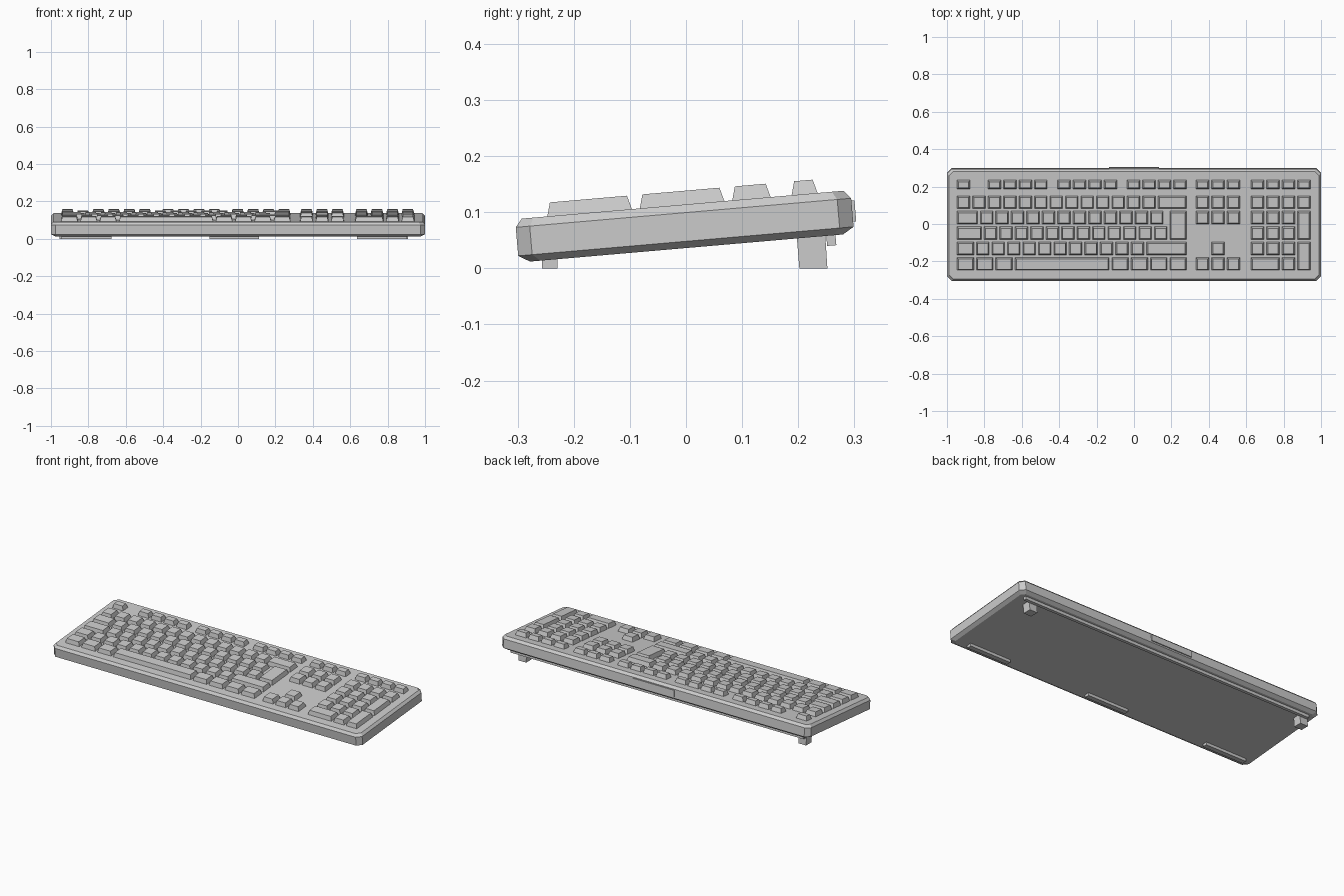
import bpy, bmesh, math

if "Cube" in bpy.data.objects:
    bpy.data.objects.remove(bpy.data.objects["Cube"])

TILT = math.radians(4.95)   # typing angle of the case
P = 0.0827                  # key pitch
GAP = 0.0125                # gap between key bases
TOP, KEY_H = 0.1135, 0.0245 # case top plane, key height


def finish(name, bm, tilted=True):
    bmesh.ops.recalc_face_normals(bm, faces=bm.faces)
    mesh = bpy.data.meshes.new(name)
    bm.to_mesh(mesh)
    bm.free()
    ob = bpy.data.objects.new(name, mesh)
    bpy.context.collection.objects.link(ob)
    if tilted:
        ob.rotation_euler.x = TILT
    return ob


def loft(bm, rings):
    """Skin equal-length rings of points and cap both ends."""
    vs = [[bm.verts.new(p) for p in r] for r in rings]
    n = len(vs[0])
    for a, b in zip(vs, vs[1:]):
        for i in range(n):
            j = (i + 1) % n
            bm.faces.new((a[i], a[j], b[j], b[i]))
    bm.faces.new(vs[0][::-1])
    bm.faces.new(vs[-1])


def rect(x0, x1, y0, y1, z):
    return [(x0, y0, z), (x1, y0, z), (x1, y1, z), (x0, y1, z)]


def octagon(inset, z, hx=1.0, hy=0.3, cy=0.004, c=0.025):
    hx, hy, c = hx - inset, hy - inset, c - inset * 0.3
    pts = [(-hx + c, -hy), (hx - c, -hy), (hx, -hy + c), (hx, hy - c),
           (hx - c, hy), (-hx + c, hy), (-hx, hy - c), (-hx, -hy + c)]
    return [(x, y + cy, z) for x, y in pts]


def box(name, x0, x1, y0, y1, z0, z1, tilted=True):
    bm = bmesh.new()
    loft(bm, [rect(x0, x1, y0, y1, z0), rect(x0, x1, y0, y1, z1)])
    return finish(name, bm, tilted)


# Case with chamfered corners and bevelled rims
bm = bmesh.new()
loft(bm, [octagon(0.02, 0.036), octagon(0, 0.048),
          octagon(0, 0.099), octagon(0.012, TOP)])
finish("case", bm)

# Cable housing at the back, and ridge under the rear edge
box("cable_housing", -0.133, 0.133, 0.29, 0.3095, 0.057, 0.095)
box("rear_ridge", -0.95, 0.95, 0.254, 0.2705, 0.018, 0.04)


def key(bm, x0, row, w, rows=1):
    """Tapered keycap; row 0 is the spacebar row, row 5 the function row."""
    x1 = x0 + w * P - GAP
    y0 = -0.239 + row * P
    y1 = y0 + rows * P - GAP
    if row == 5:                       # shallow function keys
        y0, y1 = 0.198, 0.246
    i = 0.0075
    loft(bm, [rect(x0, x1, y0, y1, TOP - 0.003),
              rect(x0 + i, x1 - i, y0 + i, y1 - i, TOP + KEY_H)])


def cluster(name, left, rows, tall=()):
    """rows: {row: [(start unit, [widths])]}, tall: (start, row, width)"""
    bm = bmesh.new()
    for row, runs in rows.items():
        for start, widths in runs:
            u = start
            for w in widths:
                key(bm, left + u * P + GAP / 2, row, w)
                u += w
    for u, row, w in tall:
        key(bm, left + u * P + GAP / 2, row, w, 2)
    finish(name, bm)


# Main block with tall return key
cluster("main_keys", -0.953, {
    5: [(0, [1]), (2, [1] * 4), (6.5, [1] * 4), (11, [1] * 4)],
    4: [(0, [1] * 13 + [2])],
    3: [(0, [1.5] + [1] * 12)],
    2: [(0, [1.75] + [1] * 12)],
    1: [(0, [1.25] + [1] * 11 + [2.75])],
    0: [(0, [1.25] * 3 + [6.25] + [1.25] * 4)],
}, [(13.75, 2, 1.25)])

# Navigation and arrow keys
cluster("navigation_keys", 0.325, {
    5: [(0, [1] * 3)], 4: [(0, [1] * 3)], 3: [(0, [1] * 3)],
    1: [(1, [1])], 0: [(0, [1] * 3)],
})

# Number pad with two tall keys
cluster("number_pad_keys", 0.619, {
    5: [(0, [1] * 4)], 4: [(0, [1] * 4)], 3: [(0, [1] * 3)],
    2: [(0, [1] * 3)], 1: [(0, [1] * 3)], 0: [(0, [2, 1])],
}, [(3, 2, 1), (3, 0, 1)])

# Front rubber pads
for n, cx in enumerate((-0.81, -0.02, 0.77)):
    box(f"front_pad_{n + 1}", cx - 0.133, cx + 0.133, -0.257, -0.229, 0, 0.022, False)

# Fold-out rear legs
for side, cx in (("left", -0.93), ("right", 0.885)):
    bm = bmesh.new()
    loft(bm, [rect(cx - 0.025, cx + 0.025, 0.202, 0.252, 0),
              rect(cx - 0.025, cx + 0.025, 0.197, 0.248, 0.062)])
    finish(f"rear_leg_{side}", bm, False)
